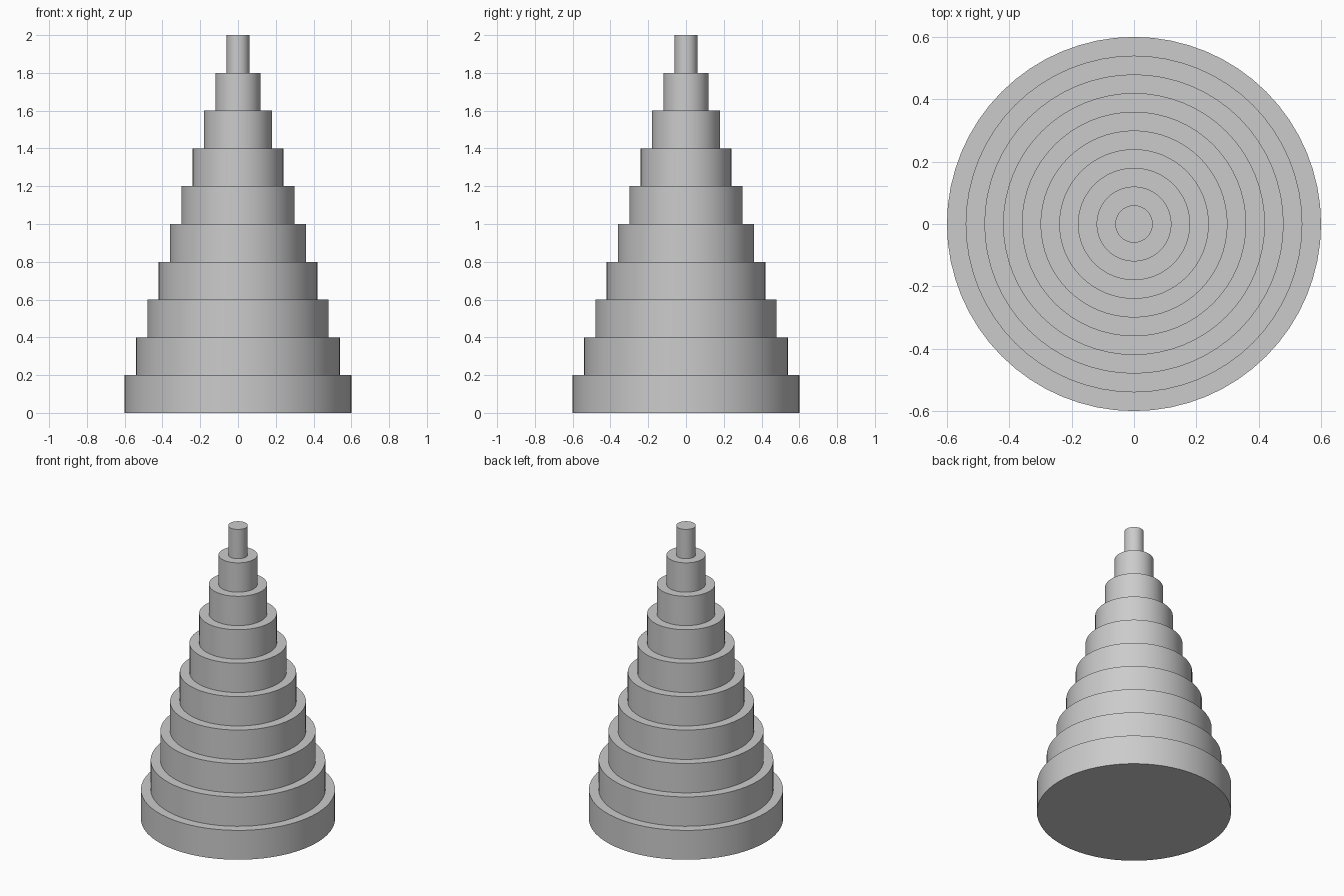
import bpy
import math

TIERS = 10
STEP_HEIGHT = 0.2
STEP_RADIUS = 0.06
SIDES = 64

cube = bpy.data.objects.get("Cube")
if cube:
    bpy.data.objects.remove(cube, do_unlink=True)

# One plain grey for the whole tower
grey = bpy.data.materials.new("plain grey")
grey.use_nodes = True
colour = (0.6, 0.6, 0.6, 1.0)
grey.diffuse_color = colour
grey.node_tree.nodes["Principled BSDF"].inputs["Base Color"].default_value = colour


def add_tier(index):
    """Add one disc of the stack, counted from the bottom."""
    bpy.ops.mesh.primitive_cylinder_add(
        vertices=SIDES,
        radius=STEP_RADIUS * (TIERS - index),
        depth=STEP_HEIGHT,
        location=(0, 0, STEP_HEIGHT * (index + 0.5)),
    )
    tier = bpy.context.object
    tier.name = f"tier_{index + 1}"
    tier.data.materials.append(grey)
    bpy.ops.object.shade_smooth_by_angle(angle=math.radians(30))


# Stack of shrinking round tiers
for i in range(TIERS):
    add_tier(i)
